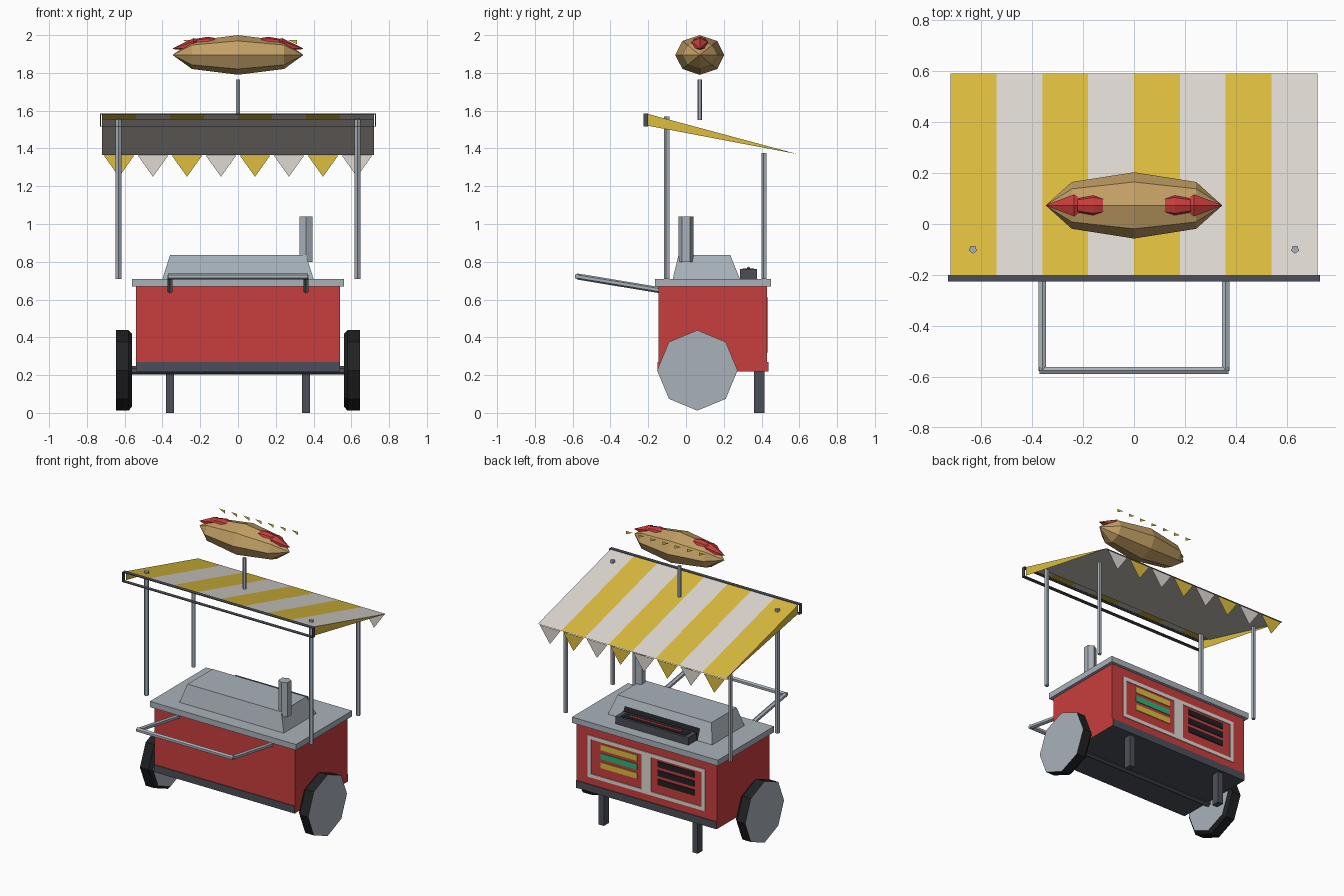
import bpy
import math
from mathutils import Vector

if "Cube" in bpy.data.objects:
    bpy.data.objects.remove(bpy.data.objects["Cube"])


def make_material(name, hex_code):
    """Flat material from an sRGB hex colour, stored as linear values."""
    channels = [int(hex_code[i:i + 2], 16) / 255 for i in range(0, 6, 2)]
    linear = [c / 12.92 if c < 0.04 else ((c + 0.055) / 1.055) ** 2.4 for c in channels]
    mat = bpy.data.materials.new(name)
    mat.use_nodes = True
    mat.diffuse_color = (*linear, 1)
    mat.node_tree.nodes["Principled BSDF"].inputs["Base Color"].default_value = (*linear, 1)
    return mat


red = make_material("cart red", "c93d3d")
cream = make_material("cream", "dfd8d1")
yellow = make_material("mustard yellow", "dcbd3e")
steel = make_material("light steel", "a9b2ba")
slate = make_material("dark slate", "4b4f58")
black = make_material("tyre black", "202123")
bread = make_material("bread brown", "c3a065")
green = make_material("menu green", "2fb57a")


def make_mesh(name, verts, faces, *mats):
    mesh = bpy.data.meshes.new(name)
    mesh.from_pydata([tuple(v) for v in verts], [], faces)
    for mat in mats:
        mesh.materials.append(mat)
    obj = bpy.data.objects.new(name, mesh)
    bpy.context.collection.objects.link(obj)
    return obj


def loft(name, rings, sides, *mats):
    """Skin a list of rings (each a list of points) and cap both ends."""
    verts = [p for ring in rings for p in ring]
    faces = []
    for r in range(len(rings) - 1):
        a, b = r * sides, (r + 1) * sides
        for k in range(sides):
            n = (k + 1) % sides
            faces.append((a + k, a + n, b + n, b + k))
    faces.append(tuple(reversed(range(sides))))
    faces.append(tuple(range(len(verts) - sides, len(verts))))
    obj = make_mesh(name, verts, faces, *mats)
    if len(mats) > 1:  # second material goes on the caps
        for poly in obj.data.polygons[-2:]:
            poly.material_index = 1
    return obj


def rect(x0, x1, y0, y1, z):
    return [(x0, y0, z), (x1, y0, z), (x1, y1, z), (x0, y1, z)]


def box(name, x, y, z, *mats):
    return loft(name, [rect(*x, *y, z[0]), rect(*x, *y, z[1])], 4, *mats)


def rod(name, start, end, radius, sides, mat):
    start, end = Vector(start), Vector(end)
    turn = (end - start).to_track_quat("Z", "Y")
    ring = [turn @ Vector((radius * math.sin(math.tau * k / sides),
                           radius * math.cos(math.tau * k / sides), 0)) for k in range(sides)]
    return loft(name, [[start + p for p in ring], [end + p for p in ring]], sides, mat)


def x_ring(x, y, z, ry, rz, sides=8):
    turns = [math.tau * k / sides for k in range(sides)]
    return [(x, y + ry * math.sin(t), z + rz * math.cos(t)) for t in turns]


def ellipsoid(name, centre, radii, mat):
    cx, cy, cz = centre
    rings = []
    for step in range(5):
        t = math.pi * step / 4
        size = max(math.sin(t), 0.01)
        rings.append(x_ring(cx - radii[0] * math.cos(t), cy, cz, radii[1] * size, radii[2] * size))
    return loft(name, rings, 8, mat)


# Cart body, base band and counter
HALF = 0.54
box("cart_body", (-HALF, HALF), (-0.145, 0.43), (0.27, 0.67), red)
band = box("base_band", (-HALF, HALF), (-0.15, 0.436), (0.22, 0.27), slate, red)
for face in band.data.polygons:
    face.material_index = 1 if abs(face.normal.x) > 0.5 else 0
box("counter_top", (-0.56, 0.56), (-0.165, 0.45), (0.67, 0.71), steel)

# Grill hood with rear opening, tray, hot rods and chimney
loft("grill_hood", [rect(-0.4, 0.4, -0.07, 0.285, 0.71),
                    rect(-0.36, 0.36, -0.04, 0.235, 0.835)], 4, steel)
make_mesh("hood_opening", [(-0.29, 0.288, 0.71), (0.29, 0.288, 0.71),
                           (0.29, 0.258, 0.785), (-0.29, 0.258, 0.785)],
          [(3, 2, 1, 0)][::-1], black)
box("grill_tray", (-0.28, 0.28), (0.285, 0.375), (0.71, 0.762), slate)
box("grill_bed", (-0.25, 0.25), (0.3, 0.36), (0.762, 0.765), black)
rod("grill_sausage", (-0.2, 0.33, 0.765), (0.2, 0.33, 0.765), 0.009, 6, red)
rod("chimney", (0.36, 0, 0.8), (0.36, 0, 1.04), 0.04, 6, steel)

# Wheels, axle, legs, push handle and posts
rod("axle", (-0.57, 0.06, 0.225), (0.57, 0.06, 0.225), 0.022, 6, slate)
for side, label in ((1, "left"), (-1, "right")):
    profile = [(0.56, 0.192), (0.58, 0.213), (0.645, 0.213)]
    if side < 0:
        profile.reverse()
    loft(label + "_wheel", [x_ring(side * x, 0.06, 0.225, r, r) for x, r in profile],
         8, black, steel)
    leg_x = sorted((side * 0.34, side * 0.38))
    box(label + "_leg", leg_x, (0.36, 0.415), (0, 0.22), slate)
    grip = side * 0.36
    rod(label + "_handle_arm", (grip, -0.14, 0.65), (grip, -0.575, 0.722), 0.016, 6, steel)
    post = side * 0.632
    rod(label + "_front_post", (post, -0.1, 0.71), (post, -0.1, 1.57), 0.016, 5, steel)
    rod(label + "_back_post", (post, 0.415, 0.71), (post, 0.415, 1.375), 0.014, 5, steel)
rod("handle_bar", (-0.37, -0.575, 0.722), (0.37, -0.575, 0.722), 0.016, 6, steel)

# Striped awning sheet, lining, end flaps and pennants
STRIPE, FRONT, BACK, HIGH, LOW = 0.18, -0.2, 0.59, 1.582, 1.37
EDGE = 4 * STRIPE


def sheet_z(y):
    return HIGH + (LOW - HIGH) * (y - FRONT) / (BACK - FRONT)


verts, faces = [], []
flags, flag_faces = [], []
for i in range(9):
    x = -EDGE + i * STRIPE
    verts += [(x, FRONT, HIGH), (x, BACK, LOW)]
    if i < 8:
        faces.append((2 * i, 2 * i + 2, 2 * i + 3, 2 * i + 1))
        mid = x + STRIPE / 2
        flags += [(mid - 0.08, BACK, LOW - 0.008), (mid + 0.08, BACK, LOW - 0.008),
                  (mid, BACK, 1.25)]
        flag_faces.append((3 * i + 1, 3 * i, 3 * i + 2))
for obj in (make_mesh("awning_sheet", verts, faces, yellow, cream),
            make_mesh("awning_pennants", flags, flag_faces, yellow, cream)):
    for face in obj.data.polygons:
        face.material_index = face.index % 2
lining_y = FRONT + 0.08
make_mesh("awning_lining",
          [(x, y, sheet_z(y) - 0.005) for x, y in ((-EDGE, lining_y), (-EDGE, BACK),
                                                    (EDGE, BACK), (EDGE, lining_y))],
          [(0, 1, 2, 3)], cream)
for side, label in ((1, "left"), (-1, "right")):
    x = side * EDGE
    make_mesh(label + "_awning_flap", [(x, FRONT, 1.52), (x, BACK, LOW), (x, FRONT, HIGH)],
              [(0, 1, 2)[::side]], yellow)

# Open rail frame along the awning's high edge
RAIL = 0.73
rail_y = (-0.226, FRONT)
for label, z in (("top", 1.583), ("bottom", 1.517)):
    box(label + "_rail", (-RAIL, RAIL), rail_y, (z - 0.002, z + 0.002), slate)
for side, label in ((1, "left"), (-1, "right")):
    ends = sorted((side * RAIL, side * (RAIL - 0.005)))
    box(label + "_rail_end", ends, rail_y, (1.517, 1.583), slate)

# Menu board on the back: frame strips and coloured lines
board_y = (0.43, 0.435)
for name, x, z in (("top", (-0.45, 0.45), (0.585, 0.61)),
                   ("bottom", (-0.45, 0.45), (0.32, 0.345)),
                   ("left", (0.425, 0.45), (0.345, 0.585)),
                   ("right", (-0.45, -0.425), (0.345, 0.585)),
                   ("middle", (-0.035, 0.035), (0.345, 0.585))):
    box("menu_frame_" + name, x, board_y, z, cream)
for row, colour in enumerate((yellow, green, yellow)):
    z = 0.55 - row * 0.062
    span = (z - 0.02, z + 0.02)
    box("menu_colour_line", (0.07, 0.35), board_y, span, colour)
    box("menu_dark_line", (-0.365, -0.085), board_y, span, black)

# Roof sign: pole, bun, sausage ends and zigzag of sauce
SIGN_Y = 0.073
rod("sign_pole", (0, SIGN_Y, 1.55), (0, SIGN_Y, 1.765), 0.013, 6, steel)
ellipsoid("sign_bun", (0, SIGN_Y, 1.895), (0.345, 0.13, 0.105), bread)
for side, label in ((1, "left"), (-1, "right")):
    ellipsoid(label + "_sausage_bulge", (side * 0.16, SIGN_Y, 1.957),
              (0.085, 0.044, 0.034), red)
    tip = [x_ring(side * 0.2, SIGN_Y, 1.955, 0.02, 0.02, 6),
           x_ring(side * 0.235, SIGN_Y, 1.95, 0.05, 0.034, 6),
           x_ring(side * 0.345, SIGN_Y, 1.928, 0.002, 0.002, 6)]
    loft(label + "_sausage_tip", tip[::side], 6, red)
sauce, sauce_faces = [], []
for i in range(7):
    x = -0.27 + i * 0.093
    sauce += [(x - 0.024, 0.21, 1.975), (x + 0.024, 0.21, 1.975), (x + 0.024, 0.21, 1.952)]
    sauce_faces.append((3 * i, 3 * i + 1, 3 * i + 2))
make_mesh("sign_sauce", sauce, sauce_faces, yellow)
